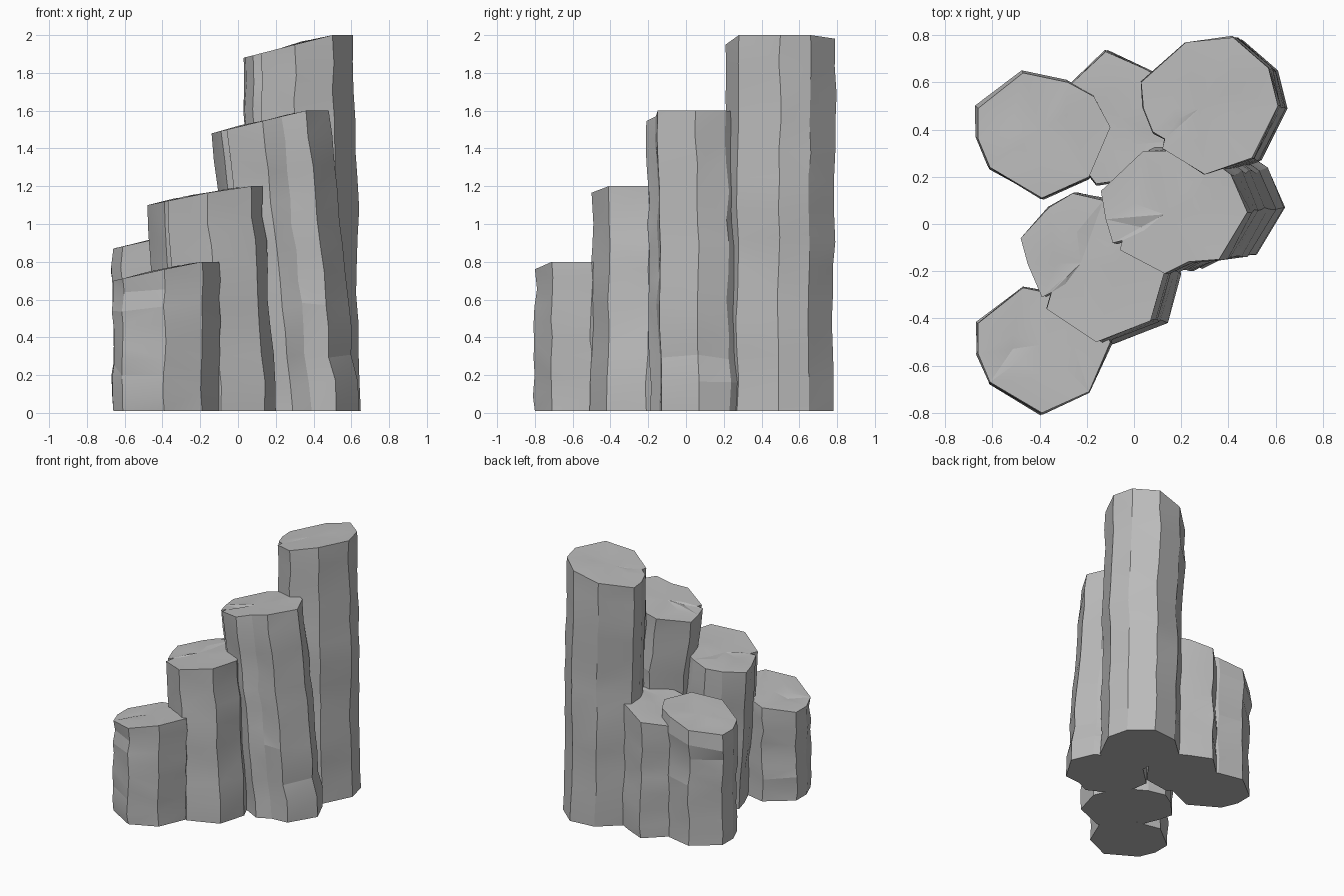
import bpy, bmesh, random
from mathutils import Vector

cube = bpy.data.objects.get("Cube")
if cube:
    bpy.data.objects.remove(cube, do_unlink=True)

random.seed(4)

stone = bpy.data.materials.new("grey_stone")
stone.use_nodes = True
colour = (0.5, 0.5, 0.5, 1)
stone.diffuse_color = colour
bsdf = stone.node_tree.nodes["Principled BSDF"]
bsdf.inputs["Base Color"].default_value = colour
bsdf.inputs["Roughness"].default_value = 0.9


def wobble(amount):
    return random.uniform(-amount, amount)


def stone_column(name, outline, low, high, lean=(0, 0), rings=9, floor=0.01):
    """Leaning prism with a sloping top; outline is its top edge, lean its foot offset."""
    bm = bmesh.new()
    left = min(p[0] for p in outline)
    width = max(p[0] for p in outline) - left
    middle = sum((Vector(p) for p in outline), Vector((0, 0))) / len(outline)
    foot = Vector(lean)

    def top_height(x):
        return low + (high - low) * min(1, (x - left) / (width * 0.8))

    # Weathered sides, ring by ring from foot to rim
    loops = []
    for i in range(rings):
        t = i / (rings - 1)
        inner = 0 < i < rings - 1
        sway = Vector((wobble(0.008), wobble(0.008))) if inner else Vector((0, 0))
        ring = []
        for p in outline:
            q = Vector(p) + foot * (1 - t) + sway
            z = floor + (top_height(p[0]) - floor) * t
            if inner:
                q += Vector((wobble(0.006), wobble(0.006)))
                z += wobble(0.02)
            ring.append(bm.verts.new((q.x, q.y, z)))
        loops.append(ring)
    count = len(outline)
    for lower, upper in zip(loops, loops[1:]):
        for k in range(count):
            n = (k + 1) % count
            bm.faces.new((lower[k], lower[n], upper[n], upper[k]))
    bm.faces.new(loops[0])

    # Gently uneven cap
    inner_ring = []
    for p in outline:
        q = middle.lerp(Vector(p), 0.45)
        z = top_height(q.x) + wobble(0.008)
        inner_ring.append(bm.verts.new((q.x, q.y, z)))
    centre = bm.verts.new((middle.x, middle.y, top_height(middle.x)))
    rim = loops[-1]
    for k in range(count):
        n = (k + 1) % count
        bm.faces.new((rim[k], rim[n], inner_ring[n], inner_ring[k]))
        bm.faces.new((inner_ring[k], inner_ring[n], centre))

    bmesh.ops.recalc_face_normals(bm, faces=bm.faces)
    bmesh.ops.triangulate(bm, faces=[f for f in bm.faces if len(f.verts) == 4])
    mesh = bpy.data.meshes.new(name)
    bm.to_mesh(mesh)
    bm.free()
    mesh.materials.append(stone)
    obj = bpy.data.objects.new(name, mesh)
    bpy.context.collection.objects.link(obj)
    # Soften small chips while keeping the column corners crisp
    bpy.ops.object.select_all(action="DESELECT")
    obj.select_set(True)
    bpy.context.view_layer.objects.active = obj
    bpy.ops.object.shade_smooth_by_angle(angle=0.2)
    return obj


# Short columns share one outline
short = [(-.66, -.42), (-.66, -.55), (-.61, -.67), (-.39, -.8), (-.19, -.71),
         (-.1, -.5), (-.17, -.37), (-.28, -.31), (-.47, -.27)]
stone_column("front_column", short, 0.7, 0.8)
stone_column("back_left_column", [(x, y + 0.91) for x, y in short], 0.87, 0.97)

stone_column("back_filler_column",
             [(-.28, .58), (-.26, .3), (-.16, .17), (.05, .2), (.16, .35),
              (.15, .6), (.04, .66), (-.12, .73)], 0.87, 0.97)

# Taller columns have a cracked notch at the front left
stone_column("second_column",
             [(-.48, -.06), (-.45, -.17), (-.39, -.31), (-.35, -.29), (-.37, -.36),
              (-.16, -.5), (.07, -.41), (.13, -.2), (.04, 0), (-.13, .1),
              (-.26, .13), (-.36, .07)], 1.1, 1.2, (.07, -.01))
stone_column("third_column",
             [(-.14, .14), (-.12, .02), (-.09, -.08), (-.05, -.07), (-.06, -.11),
              (.13, -.21), (.23, -.16), (.36, -.15), (.48, .05), (.41, .21),
              (.33, .27), (.13, .31), (.04, .31)], 1.48, 1.6, (.16, .02), rings=12)
stone_column("tall_column",
             [(.03, .6), (.04, .49), (.08, .39), (.13, .36), (.12, .32),
              (.3, .21), (.5, .28), (.61, .5), (.57, .66), (.42, .79),
              (.22, .77)], 1.88, 2.0, (.04, -.01), rings=14)
